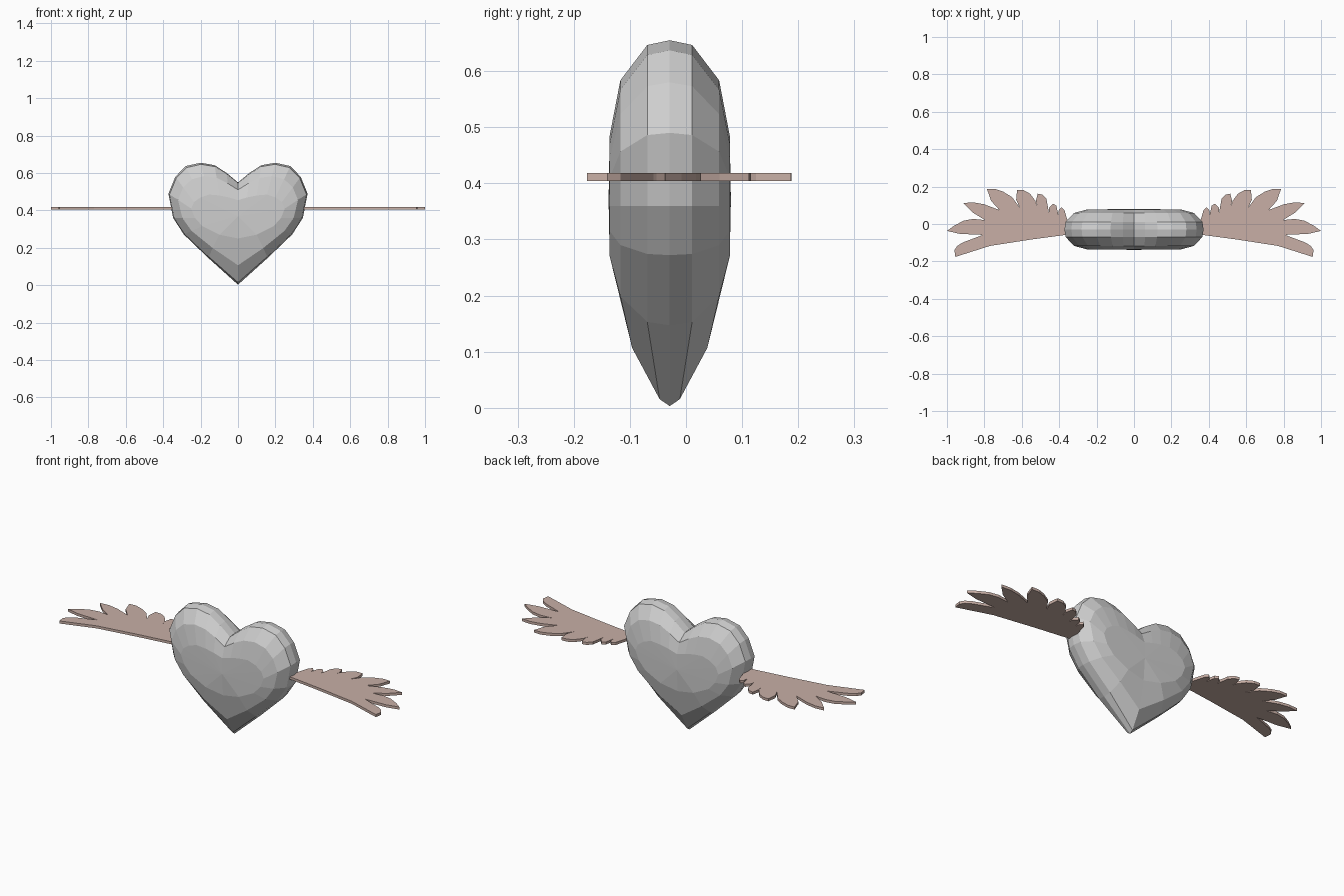
import bpy, bmesh

if "Cube" in bpy.data.objects:
    bpy.data.objects.remove(bpy.data.objects["Cube"])

CY = -0.029  # heart mid-plane


def material(name, rgb):
    m = bpy.data.materials.new(name)
    m.diffuse_color = (*rgb, 1)
    m.use_nodes = True
    m.node_tree.nodes["Principled BSDF"].inputs["Base Color"].default_value = m.diffuse_color
    return m


def finish(name, bm, mat):
    bmesh.ops.recalc_face_normals(bm, faces=bm.faces[:])
    me = bpy.data.meshes.new(name)
    bm.to_mesh(me)
    bm.free()
    me.materials.append(mat)
    ob = bpy.data.objects.new(name, me)
    bpy.context.collection.objects.link(ob)
    return ob


grey = material("light grey", (0.62, 0.62, 0.62))
pink = material("dusty pink", (0.58, 0.43, 0.38))

# Heart: half outline and matching front-face outline, from notch to tip
outer = [(0, .55), (.06, .60), (.125, .642), (.20, .655), (.28, .637), (.335, .58),
         (.372, .49), (.347, .36), (.29, .272), (.16, .147), (0, .003)]
inner = [(0, .455), (.05, .47), (.10, .48), (.155, .485), (.20, .47), (.235, .445),
         (.25, .41), (.23, .36), (.19, .315), (.10, .27), (0, .25)]


def loop(t):
    half = [(a + (c - a) * t, b + (d - b) * t) for (a, b), (c, d) in zip(outer, inner)]
    return half + [(-x, z) for x, z in half[-2:0:-1]]


# inset amount, half thickness, half thickness at the tip
layers = [(0, 0, 0), (.05, .04, .018), (.42, .088, .067), (1, .107, .1)]
bm = bmesh.new()


def ring(t, depth, tip, side):
    pts = loop(t)
    n = len(outer) - 1
    return [bm.verts.new((x, CY + side * (tip if i == n else depth), z))
            for i, (x, z) in enumerate(pts)]


mid = ring(0, 0, 0, 1)
for side in (-1, 1):
    prev = mid
    for t, depth, tip in layers[1:]:
        cur = ring(t, depth, tip, side)
        for i in range(len(cur)):
            j = (i + 1) % len(cur)
            bm.faces.new((prev[i], prev[j], cur[j], cur[i]))
        prev = cur
    centre = bm.verts.new((0, CY + side * .109, .37))
    for i in range(len(prev)):
        bm.faces.new((prev[i], prev[(i + 1) % len(prev)], centre))
finish("heart", bm, grey)

# Wings: one feathered outline, extruded and mirrored
feathers = [(.33, -.056), (.37, -.059), (.55, -.083), (.77, -.117), (.955, -.176),
            (.96, -.14), (.945, -.117), (.914, -.098), (.807, -.058),
            (.93, -.053), (1, -.037), (.96, -.008), (.91, .018), (.86, .027), (.797, .021),
            (.86, .06), (.912, .112), (.86, .116), (.80, .105), (.72, .075),
            (.765, .125), (.786, .187), (.745, .188), (.70, .173), (.652, .144), (.61, .086),
            (.63, .13), (.625, .182), (.59, .181), (.556, .162), (.528, .125), (.513, .08),
            (.525, .12), (.515, .162), (.49, .157), (.468, .135), (.455, .06),
            (.455, .085), (.433, .109), (.415, .098), (.405, .05),
            (.402, .075), (.388, .09), (.372, .075), (.362, .04), (.35, .0), (.33, -.02)]
for name, s in (("right_wing", 1), ("left_wing", -1)):
    bm = bmesh.new()
    face = bm.faces.new([bm.verts.new((s * x, y, .404)) for x, y in feathers])
    new = bmesh.ops.extrude_face_region(bm, geom=[face])["geom"]
    bmesh.ops.translate(bm, vec=(0, 0, .014),
                        verts=[g for g in new if isinstance(g, bmesh.types.BMVert)])
    finish(name, bm, pink)
